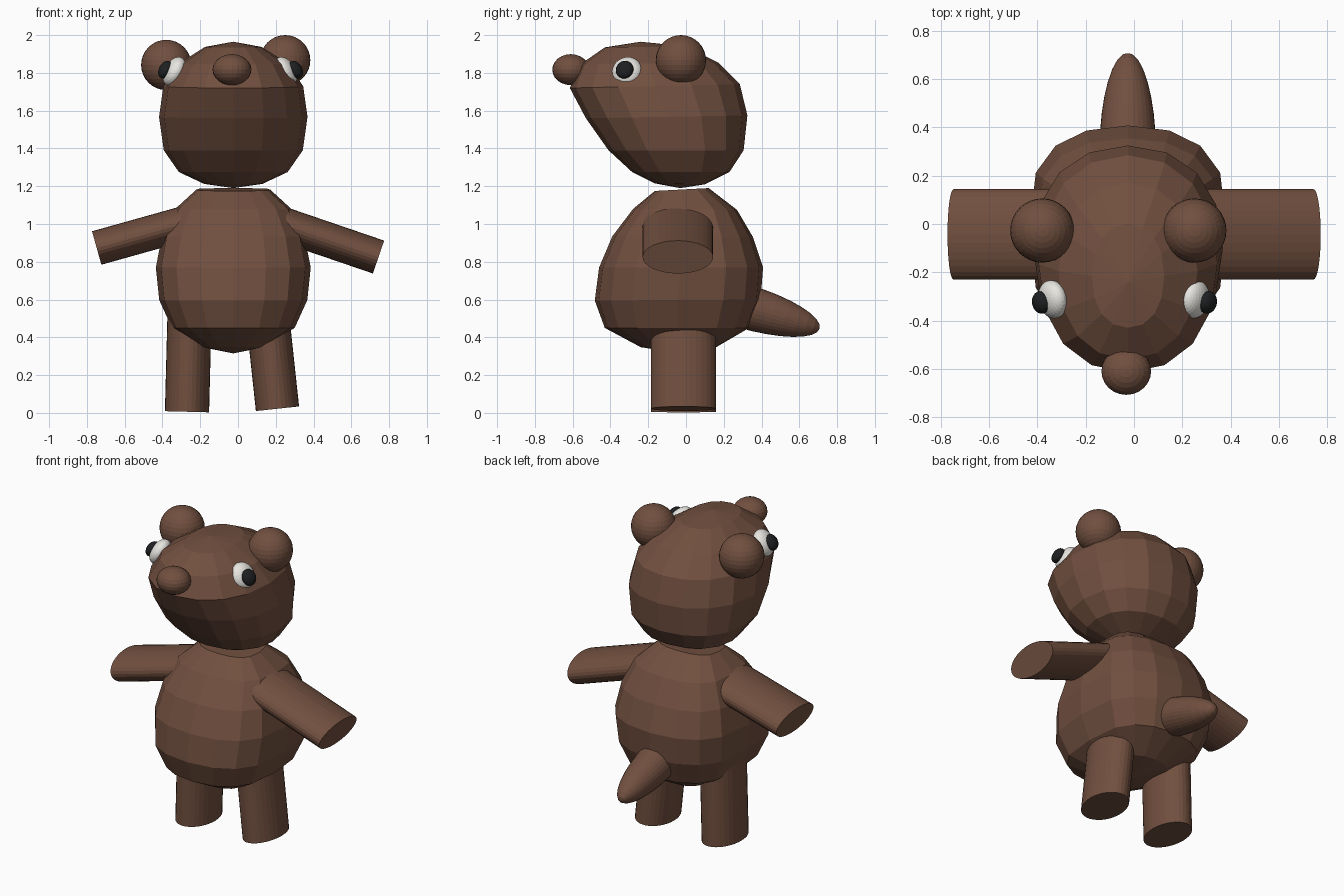
import bpy, bmesh, math
from mathutils import Vector, Matrix

if "Cube" in bpy.data.objects:
    bpy.data.objects.remove(bpy.data.objects["Cube"])


def material(name, rgb):
    m = bpy.data.materials.new(name)
    m.diffuse_color = (*rgb, 1)
    m.use_nodes = True
    m.node_tree.nodes["Principled BSDF"].inputs["Base Color"].default_value = m.diffuse_color
    return m


BROWN = material("brown fur", (0.165, 0.079, 0.050))
WHITE = material("eye white", (0.80, 0.79, 0.75))
BLACK = material("pupil black", (0.013, 0.014, 0.015))
CX = -0.025  # centre line of the torso and head


def finish(name, bm, mat):
    bmesh.ops.recalc_face_normals(bm, faces=bm.faces)
    mesh = bpy.data.meshes.new(name)
    bm.to_mesh(mesh)
    bm.free()
    mesh.materials.append(mat)
    ob = bpy.data.objects.new(name, mesh)
    bpy.context.collection.objects.link(ob)
    return ob


def spow(v, p):
    return math.copysign(abs(v) ** p, v)


def lathe(name, top, rings, bottom, mat, px, py, n=16):
    """Faceted blob: rings of (front y, front z, back y, back z, half width) between two
    poles (y, z); px and py below 1 make the rings squarer."""
    bm = bmesh.new()
    loops = []
    for yf, zf, yb, zb, rx in rings:
        loop = []
        for i in range(n):
            a = 2 * math.pi * i / n
            t = (1 - spow(round(math.cos(a), 6), py)) / 2   # 0 at the front, 1 at the back
            x = spow(round(math.sin(a), 6), px)
            loop.append(bm.verts.new((CX + rx * x, yf + (yb - yf) * t, zf + (zb - zf) * t)))
        loops.append(loop)
    poles = [bm.verts.new((CX, y, z)) for y, z in (top, bottom)]
    for i in range(n):
        j = (i + 1) % n
        bm.faces.new((poles[0], loops[0][i], loops[0][j]))
        bm.faces.new((poles[1], loops[-1][j], loops[-1][i]))
        for a, b in zip(loops, loops[1:]):
            bm.faces.new((a[i], b[i], b[j], a[j]))
    return finish(name, bm, mat)


def ball(name, loc, radii, mat, rot=Matrix.Identity(4), u=32, v=16):
    bm = bmesh.new()
    bmesh.ops.create_uvsphere(bm, u_segments=u, v_segments=v, radius=1)
    bm.transform(Matrix.Translation(loc) @ rot @ Matrix.Diagonal((*radii, 1)))
    return finish(name, bm, mat)


def limb(name, start, end, r_flat, r_deep):
    """Oval cylinder between two points; r_deep is the radius along y."""
    start, end = Vector(start), Vector(end)
    z = (end - start).normalized()
    y = Vector((0, 1, 0))
    rot = Matrix((y.cross(z), y, z)).transposed().to_4x4()
    bm = bmesh.new()
    bmesh.ops.create_cone(bm, cap_ends=True, segments=32, radius1=1, radius2=1,
                          depth=(end - start).length)
    bm.transform(Matrix.Translation((start + end) / 2) @ rot
                 @ Matrix.Diagonal((r_flat, r_deep, 1, 1)))
    return finish(name, bm, BROWN)


# Torso, squarish in plan
lathe("torso", (-0.02, 1.18), [
    (-0.165, 1.175, 0.12, 1.19, 0.195),
    (-0.28, 1.08, 0.27, 1.075, 0.31),
    (-0.39, 0.935, 0.355, 0.93, 0.378),
    (-0.46, 0.77, 0.408, 0.77, 0.41),
    (-0.483, 0.595, 0.395, 0.60, 0.392),
    (-0.43, 0.45, 0.335, 0.45, 0.325),
    (-0.24, 0.348, 0.16, 0.348, 0.165),
], (-0.04, 0.315), BROWN, 0.9, 0.62)

# Head with the muzzle pulled forward
lathe("head", (-0.24, 1.965), [
    (-0.43, 1.935, 0.0, 1.94, 0.15),
    (-0.56, 1.845, 0.17, 1.855, 0.288),
    (-0.615, 1.72, 0.285, 1.74, 0.37),
    (-0.53, 1.56, 0.325, 1.575, 0.393),
    (-0.41, 1.39, 0.305, 1.39, 0.368),
    (-0.285, 1.275, 0.23, 1.275, 0.288),
    (-0.165, 1.215, 0.10, 1.21, 0.155),
], (-0.03, 1.19), BROWN, 0.93, 0.88)

# Nose
ball("nose", (-0.032, -0.61, 1.817), (0.103, 0.098, 0.082), BROWN, u=24, v=12)

# Ears
ball("left_ear", (-0.38, -0.027, 1.842), (0.133,) * 3, BROWN)
ball("right_ear", (0.25, -0.027, 1.867), (0.133,) * 3, BROWN)

# Eyes, tipped upward and a little forward
for side, s, ex, px in (("left", -1, -0.337, -0.385), ("right", 1, 0.252, 0.306)):
    rot = Matrix.Rotation(-s * 0.2, 4, 'Z') @ Matrix.Rotation(-s * 0.5, 4, 'Y')
    ball(side + "_eye", (ex, -0.312, 1.807), (0.052, 0.08, 0.083), WHITE, rot)
    ball(side + "_pupil", (px, -0.325, 1.817), (0.033, 0.047, 0.05), BLACK, rot)

# Arms
limb("left_arm", (-0.18, -0.043, 1.032), (-0.748, -0.043, 0.873), 0.092, 0.187)
limb("right_arm", (0.15, -0.043, 1.028), (0.744, -0.043, 0.825), 0.092, 0.187)

# Legs
limb("left_leg", (-0.255, -0.014, 0.58), (-0.270, -0.014, 0.006), 0.117, 0.172)
limb("right_leg", (0.149, -0.014, 0.58), (0.209, -0.014, 0.022), 0.115, 0.172)

# Tail, sloping down to the back
ball("tail", (-0.026, 0.30, 0.567), (0.117, 0.117, 0.425), BROWN,
     Matrix.Rotation(-math.radians(106.5), 4, 'X'))
